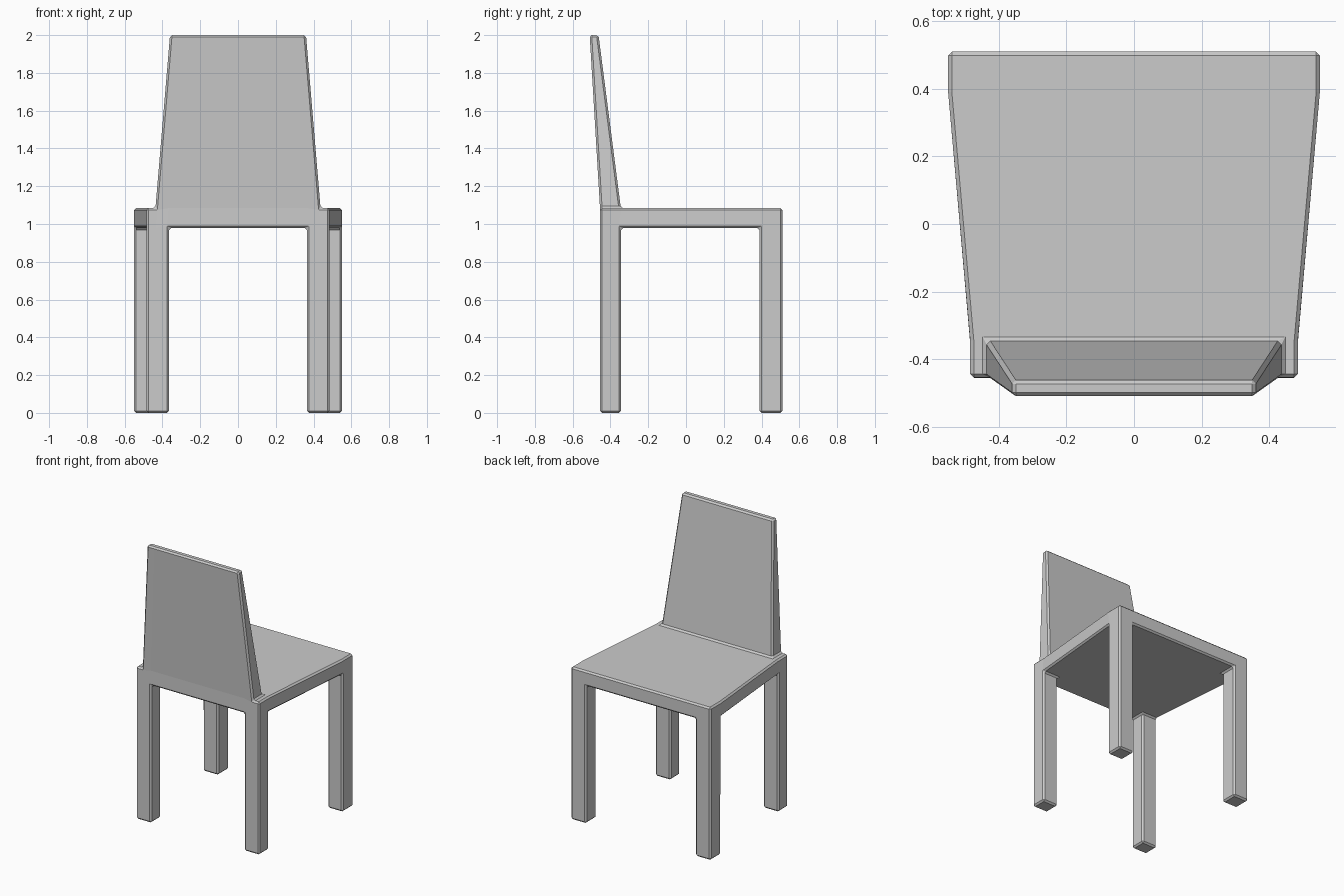
import bpy, bmesh, math

if "Cube" in bpy.data.objects:
    bpy.data.objects.remove(bpy.data.objects["Cube"])

# Plan of the seat: (y, outer x, backrest edge x, inner leg x) for each row
ROWS = [(-0.455, 0.485, 0.437, 0.365),
        (-0.345, 0.485, 0.437, 0.365),
        (0.39, 0.55, 0.50, 0.43),
        (0.51, 0.55, 0.50, 0.43)]
LEVELS = [0.0, 0.978, 1.085, 2.0]   # floor, seat underside, seat top, backrest top


def point(col, row, level):
    y, a, b, c = ROWS[row]
    x = (-a, -b, -c, c, b, a)[col]
    if level == 3:                  # backrest narrows, thins and leans forward
        x = math.copysign({1: 0.36, 2: 0.30}[min(col, 5 - col)], x)
        y = (-0.51, -0.463)[row]
    return x, y, LEVELS[level]


# Occupied cells (column, row, level): seat slab, four legs, backrest
cells = [(c, r, 1) for c in range(5) for r in range(3)]
cells += [(c, r, 0) for c in (0, 1, 3, 4) for r in (0, 2)]
cells += [(c, 0, 2) for c in (1, 2, 3)]

# Gather outer faces; faces shared by two cells cancel out
QUADS = [((0, 0, 0), (0, 1, 0), (1, 1, 0), (1, 0, 0)),
         ((0, 0, 1), (1, 0, 1), (1, 1, 1), (0, 1, 1)),
         ((0, 0, 0), (1, 0, 0), (1, 0, 1), (0, 0, 1)),
         ((0, 1, 0), (0, 1, 1), (1, 1, 1), (1, 1, 0)),
         ((0, 0, 0), (0, 0, 1), (0, 1, 1), (0, 1, 0)),
         ((1, 0, 0), (1, 1, 0), (1, 1, 1), (1, 0, 1))]
outer = {}
for cell in cells:
    for quad in QUADS:
        face = [tuple(a + b for a, b in zip(cell, q)) for q in quad]
        key = frozenset(face)
        if key in outer:
            del outer[key]
        else:
            outer[key] = face

bm = bmesh.new()
verts = {}
for face in outer.values():
    for p in face:
        if p not in verts:
            verts[p] = bm.verts.new(point(*p))
    bm.faces.new([verts[p] for p in face])

# Merge coplanar cells into clean panels
bmesh.ops.dissolve_limit(bm, angle_limit=math.radians(0.5),
                         verts=bm.verts[:], edges=bm.edges[:])
bmesh.ops.recalc_face_normals(bm, faces=bm.faces[:])

mesh = bpy.data.meshes.new("chair")
bm.to_mesh(mesh)
bm.free()
chair = bpy.data.objects.new("chair", mesh)
bpy.context.collection.objects.link(chair)

# Small chamfer on every sharp edge
bevel = chair.modifiers.new("edge_chamfer", 'BEVEL')
bevel.width = 0.011
bevel.segments = 1
bevel.limit_method = 'ANGLE'
bevel.angle_limit = math.radians(30)
